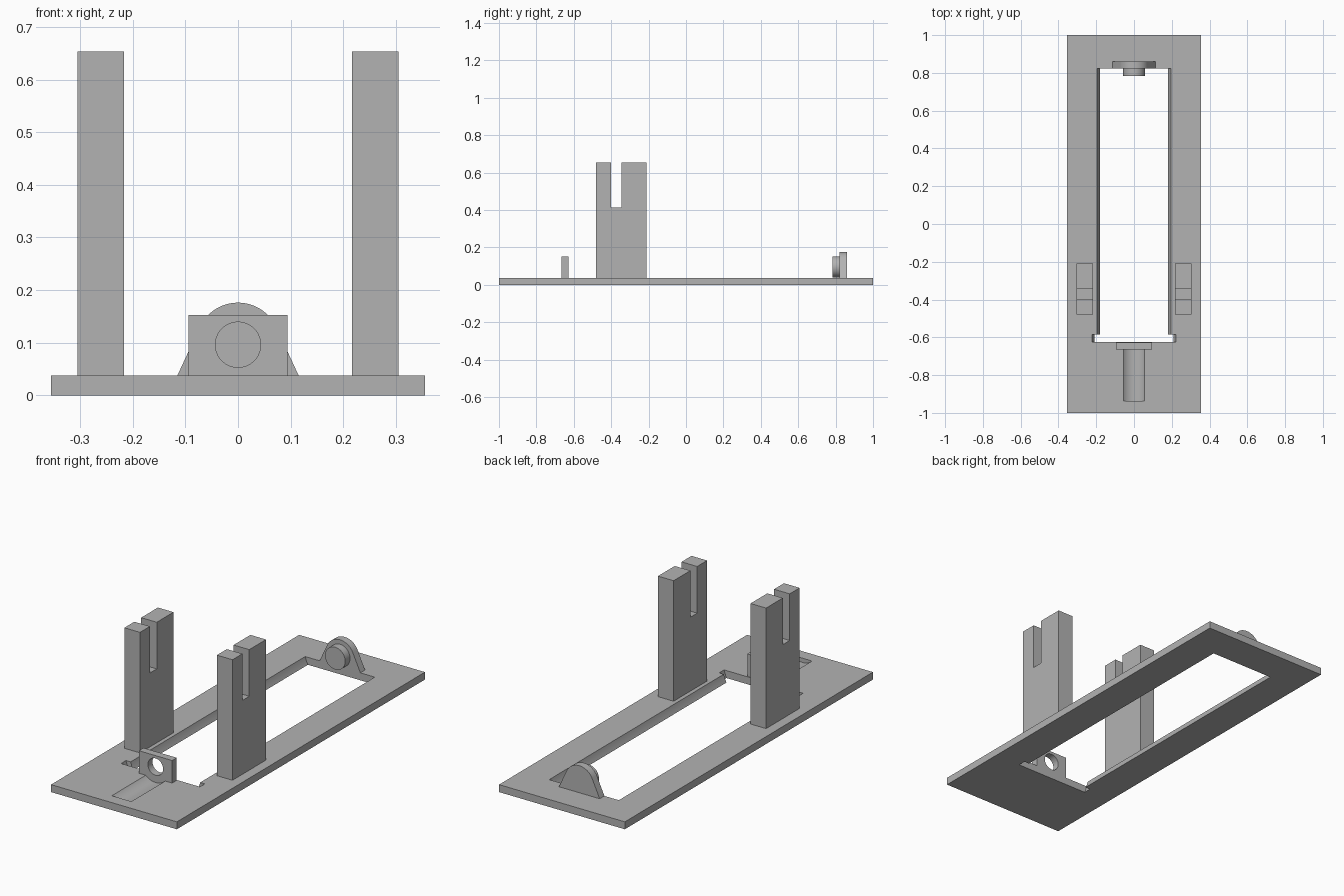
import bpy, bmesh, math
from mathutils import Vector

cube = bpy.data.objects.get("Cube")
if cube:
    bpy.data.objects.remove(cube, do_unlink=True)

grey = bpy.data.materials.new("plain grey")
grey.use_nodes = True
colour = (0.45, 0.45, 0.45, 1)
grey.diffuse_color = colour
grey.node_tree.nodes["Principled BSDF"].inputs["Base Color"].default_value = colour

TOP = 0.038    # top of the base plate
AXIS = 0.096   # height of the shaft axis


def prism(name, outline, axis, start, end):
    """Extrude a 2D outline along x (outline is y, z) or y (outline is x, z)."""
    bm = bmesh.new()
    place = {"x": lambda a, b: (start, a, b), "y": lambda a, b: (a, start, b)}[axis]
    face = bm.faces.new([bm.verts.new(place(a, b)) for a, b in outline])
    new = bmesh.ops.extrude_face_region(bm, geom=[face])["geom"]
    step = Vector((end - start, 0, 0) if axis == "x" else (0, end - start, 0))
    bmesh.ops.translate(bm, vec=step, verts=[v for v in new if isinstance(v, bmesh.types.BMVert)])
    bmesh.ops.recalc_face_normals(bm, faces=bm.faces)
    mesh = bpy.data.meshes.new(name)
    bm.to_mesh(mesh)
    bm.free()
    mesh.materials.append(grey)
    obj = bpy.data.objects.new(name, mesh)
    bpy.context.collection.objects.link(obj)
    return obj


def rect(a0, a1, b0, b1):
    return [(a0, b0), (a1, b0), (a1, b1), (a0, b1)]


def arc(radius, first=0, last=360, steps=96):
    """Points on a circle around the shaft axis."""
    count = steps if last - first == 360 else steps + 1
    angles = [math.radians(first + (last - first) * i / steps) for i in range(count)]
    return [(radius * math.cos(t), AXIS + radius * math.sin(t)) for t in angles]


def activate(obj):
    bpy.ops.object.select_all(action="DESELECT")
    obj.select_set(True)
    bpy.context.view_layer.objects.active = obj


def cut(obj, *cutters):
    activate(obj)
    for cutter in cutters:
        mod = obj.modifiers.new("cut", "BOOLEAN")
        mod.operation, mod.solver, mod.object = "DIFFERENCE", "EXACT", cutter
        bpy.ops.object.modifier_apply(modifier=mod.name)
        bpy.data.objects.remove(cutter, do_unlink=True)


# Base plate with a round-sided long opening and a shallow shaft groove
base = prism("base_plate", rect(-0.355, 0.355, 0, TOP), "y", -1, 1)
cut(base,
    prism("opening_cutter", arc(0.205), "y", -0.61, 0.822),
    prism("wide_end_cutter", arc(0.23), "y", -0.625, -0.585),
    prism("groove_cutter", arc(0.08), "y", -0.938, -0.665))

# Two slotted uprights
upright = [(-0.48, TOP), (-0.21, TOP), (-0.21, 0.653), (-0.345, 0.653),
           (-0.345, 0.415), (-0.40, 0.415), (-0.40, 0.653), (-0.48, 0.653)]
for side, sign in (("left", 1), ("right", -1)):
    prism(side + "_slotted_upright", upright, "x", sign * 0.217, sign * 0.305)

# Front bearing plate with a through hole
front = prism("front_bearing_plate", rect(-0.094, 0.094, TOP, 0.153), "y", -0.665, -0.628)
cut(front, prism("bore_cutter", arc(0.043), "y", -0.7, -0.6))

# Rear bracket with a rounded top and flared foot, carrying a round boss
bracket = [(-0.115, TOP), (0.115, TOP)] + arc(0.08, 25, 155, 40)
rear = prism("rear_bracket", bracket, "y", 0.822, 0.86)
boss = prism("rear_boss", arc(0.057), "y", 0.783, 0.822)

for obj in (base, front, rear, boss):
    activate(obj)
    bpy.ops.object.shade_smooth_by_angle(angle=math.radians(20))
